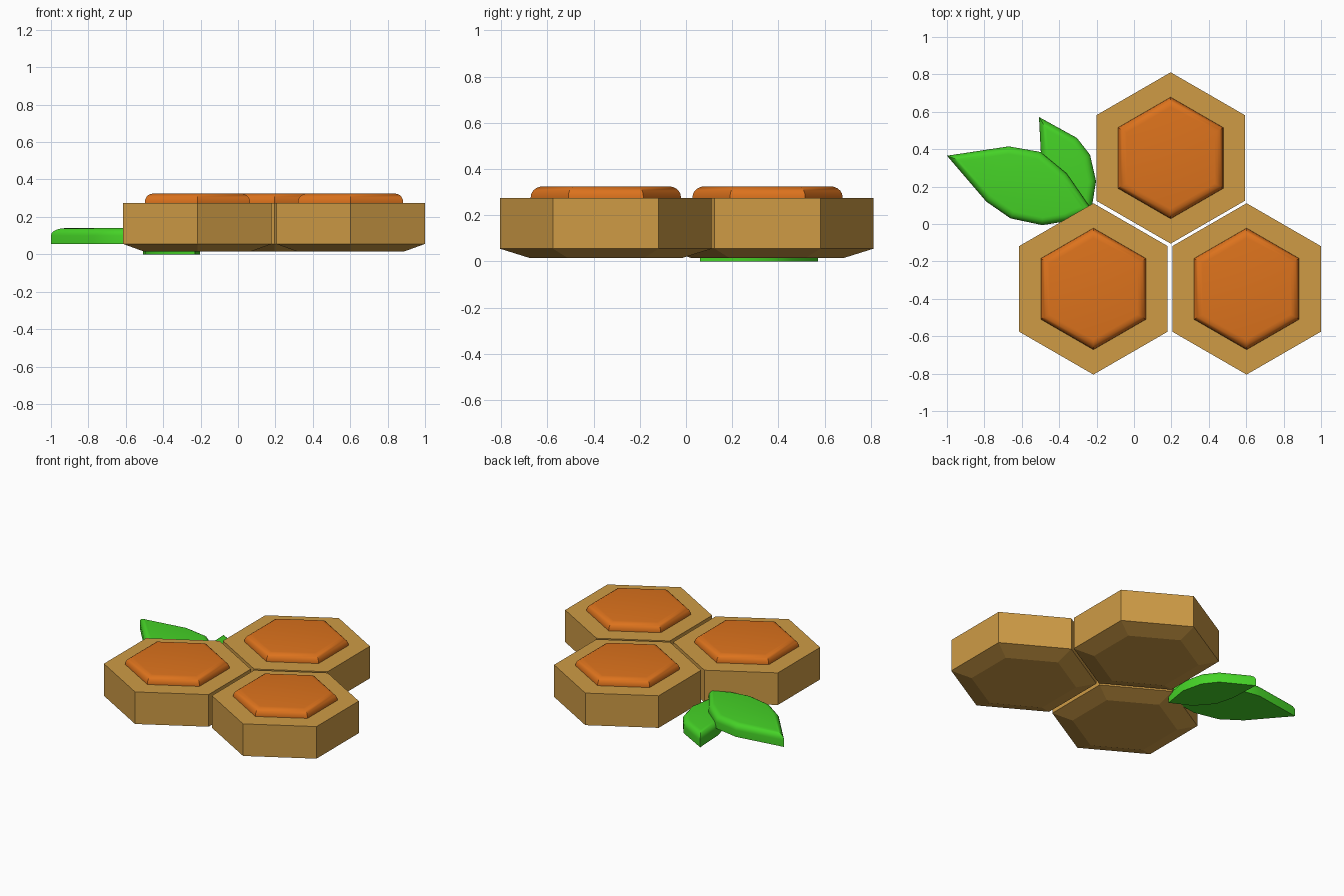
import bpy, bmesh, math

if "Cube" in bpy.data.objects:
    bpy.data.objects.remove(bpy.data.objects["Cube"])


def material(name, color):
    m = bpy.data.materials.new(name)
    m.diffuse_color = (*color, 1)
    m.use_nodes = True
    m.node_tree.nodes["Principled BSDF"].inputs["Base Color"].default_value = m.diffuse_color
    return m


WAX = material("wax", (0.62, 0.33, 0.06))
HONEY = material("honey", (0.72, 0.17, 0.012))
GREEN = material("leaf_green", (0.06, 0.65, 0.02))


def hexagon(cx, cy, r):
    return [(cx + r * math.sin(i * math.pi / 3), cy - r * math.cos(i * math.pi / 3))
            for i in range(6)]


def loft(name, rings, mat, bevel=0.0):
    """Stack matching rings [(outline, z), ...]; optionally round the top edge."""
    bm = bmesh.new()
    loops = [[bm.verts.new((x, y, z)) for x, y in pts] for pts, z in rings]
    n = len(loops[0])
    bm.faces.new(loops[0][::-1])
    top = bm.faces.new(loops[-1])
    for lo, hi in zip(loops, loops[1:]):
        for i in range(n):
            j = (i + 1) % n
            bm.faces.new((lo[i], lo[j], hi[j], hi[i]))
    bmesh.ops.recalc_face_normals(bm, faces=bm.faces[:])
    if bevel:
        bmesh.ops.bevel(bm, geom=list(top.edges), offset=bevel, segments=5,
                        profile=0.5, affect='EDGES', clamp_overlap=True)
    me = bpy.data.meshes.new(name)
    bm.to_mesh(me)
    bm.free()
    me.materials.append(mat)
    ob = bpy.data.objects.new(name, me)
    bpy.context.collection.objects.link(ob)
    if bevel:
        bpy.ops.object.select_all(action='DESELECT')
        ob.select_set(True)
        bpy.context.view_layer.objects.active = ob
        bpy.ops.object.shade_smooth_by_angle(angle=math.radians(35))
    return ob


# Three comb cells: wax block with chamfered underside, rounded honey on top
for label, cx, cy in (("back", 0.196, 0.353), ("left", -0.217, -0.347), ("right", 0.602, -0.347)):
    loft(f"wax_cell_{label}", [(hexagon(cx, cy, 0.33), 0.015),
                               (hexagon(cx, cy, 0.458), 0.055),
                               (hexagon(cx, cy, 0.458), 0.275)], WAX)
    loft(f"honey_{label}", [(hexagon(cx, cy, 0.325), 0.27),
                            (hexagon(cx, cy, 0.325), 0.325)], HONEY, 0.046)

# Two overlapping leaves, outlines counter-clockwise from the tip
large = [(-1.0, 0.365), (-0.79, 0.12), (-0.66, 0.03), (-0.49, -0.006), (-0.36, 0.015),
         (-0.225, 0.075), (-0.36, 0.27), (-0.5, 0.385), (-0.67, 0.415)]
small = [(-0.508, 0.572), (-0.497, 0.36), (-0.465, 0.24), (-0.37, 0.13), (-0.23, 0.06),
         (-0.203, 0.23), (-0.235, 0.37), (-0.305, 0.46)]
loft("large_leaf", [(large, 0.055), (large, 0.14)], GREEN, 0.04)
loft("small_leaf", [(small, 0.0), (small, 0.085)], GREEN, 0.04)
